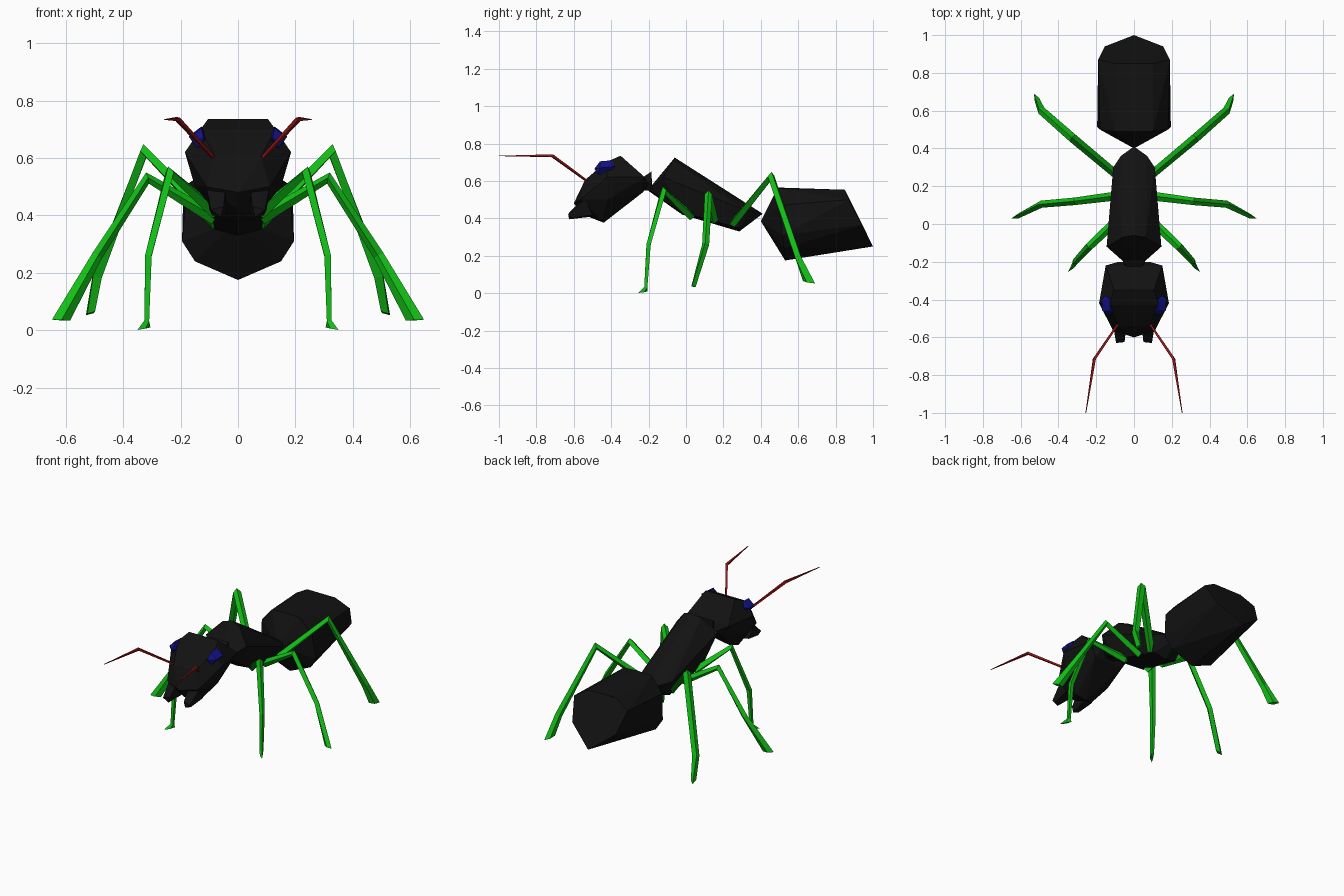
import bpy, bmesh
from mathutils import Vector

if "Cube" in bpy.data.objects:
    bpy.data.objects.remove(bpy.data.objects["Cube"])


def material(name, rgb):
    m = bpy.data.materials.new(name)
    m.diffuse_color = (*rgb, 1)
    m.use_nodes = True
    m.node_tree.nodes["Principled BSDF"].inputs["Base Color"].default_value = m.diffuse_color
    return m


BLACK = material("black", (0.006, 0.006, 0.006))
GREEN = material("green", (0.006, 0.52, 0.008))
RED = material("dark_red", (0.30, 0.008, 0.008))
BLUE = material("dark_blue", (0.006, 0.006, 0.24))


def finish(bm, name, mat, mirror=False):
    bmesh.ops.recalc_face_normals(bm, faces=bm.faces)
    me = bpy.data.meshes.new(name)
    bm.to_mesh(me)
    bm.free()
    me.materials.append(mat)
    ob = bpy.data.objects.new(name, me)
    bpy.context.collection.objects.link(ob)
    if mirror:
        ob.modifiers.new("mirror", 'MIRROR').use_mirror_merge = False
    return ob


def hull(name, points, mat, symmetric=True):
    """Faceted solid around half-outline points; symmetric adds the -x side."""
    bm = bmesh.new()
    for x, y, z in points:
        bm.verts.new((x, y, z))
        if symmetric and x > 0:
            bm.verts.new((-x, y, z))
    res = bmesh.ops.convex_hull(bm, input=bm.verts)
    loose = [v for v in bm.verts if not v.link_faces]
    bmesh.ops.delete(bm, geom=loose, context='VERTS')
    return finish(bm, name, mat, mirror=not symmetric)


def limb(name, path, radii, end_out, end_in, width, mat):
    """Four-sided jointed tube ending in a flat blade, mirrored to both sides."""
    pts = [Vector(p) for p in path]
    out, inn = Vector(end_out), Vector(end_in)
    mid = (out + inn) / 2
    side = (pts[1] - pts[0]).cross(mid - pts[1]).normalized()
    chain = pts + [mid]
    bm = bmesh.new()
    rings = []
    for i, (p, r) in enumerate(zip(pts, radii)):
        t = (chain[i + 1] - p).normalized()
        if i:
            t = (t + (p - chain[i - 1]).normalized()).normalized()
        n = t.cross(side).normalized()
        s = n.cross(t)
        rings.append([p + s * r, p + n * r, p - s * r, p - n * r])
    rings.append([mid + side * width, out, mid - side * width, inn])
    rings = [[bm.verts.new(c) for c in ring] for ring in rings]
    for a, b in zip(rings, rings[1:]):
        for k in range(4):
            j = (k + 1) % 4
            bm.faces.new((a[k], a[j], b[j], b[k]))
    bm.faces.new(rings[0])
    bm.faces.new(rings[-1])
    return finish(bm, name, mat, mirror=True)


# Body
hull("abdomen", [
    (0, .40, .385), (0, .53, .175), (.15, .523, .24), (.195, .515, .31),
    (.18, .50, .47), (.10, .49, .56), (0, .49, .565),
    (0, 1.0, .25), (.155, .94, .365), (.19, .87, .50), (.10, .85, .553)], BLACK)
hull("thorax", [
    (0, -.06, .725), (.06, -.07, .71), (.145, -.12, .62), (.06, -.195, .55),
    (0, -.205, .55), (0, -.02, .42), (.10, -.03, .435),
    (.11, .30, .45), (.07, .36, .44), (0, .41, .425),
    (0, .285, .33), (.08, .28, .35)], BLACK)
hull("neck", [(.02, -.26, .60), (.065, -.185, .65), (.065, -.185, .60),
              (.03, -.18, .55), (.03, -.26, .55)], BLACK)

# Head
hull("head", [
    (.105, -.35, .735), (0, -.36, .728), (.13, -.43, .70), (.185, -.42, .62),
    (.15, -.22, .62), (.08, -.20, .58), (.10, -.23, .54), (.15, -.42, .50),
    (0, -.44, .377), (.06, -.45, .39), (.11, -.565, .50), (.08, -.54, .605),
    (0, -.60, .48), (0, -.55, .42)], BLACK)
hull("mandibles", [
    (.05, -.625, .43), (.095, -.63, .42), (.06, -.625, .395), (.09, -.61, .40),
    (.04, -.54, .52), (.11, -.54, .50), (.04, -.50, .41), (.10, -.50, .42)],
    BLACK, symmetric=False)
hull("eyes", [
    (.127, -.40, .71), (.172, -.40, .675), (.143, -.40, .635), (.10, -.40, .66),
    (.127, -.46, .705), (.168, -.46, .67), (.14, -.47, .635), (.12, -.49, .665),
    (.15, -.38, .68)], BLUE, symmetric=False)

# Antennae
limb("antennae", [(.085, -.53, .60), (.21, -.715, .735)], [.007, .010],
     (.257, -1.0, .735), (.253, -1.0, .733), .002, RED)

# Legs
limb("front_legs",
     [(.08, .03, .41), (.238, -.12, .55), (.312, -.20, .26), (.318, -.215, .03)],
     [.024, .021, .016, .012], (.35, -.255, .001), (.305, -.205, .01), .008, GREEN)
limb("middle_legs",
     [(.08, .15, .39), (.315, .12, .53), (.49, .105, .26)],
     [.024, .020, .019], (.648, .03, .037), (.585, .05, .033), .012, GREEN)
limb("rear_legs",
     [(.08, .25, .37), (.325, .455, .625), (.49, .60, .19)],
     [.022, .024, .022], (.53, .69, .052), (.498, .625, .065), .016, GREEN)
